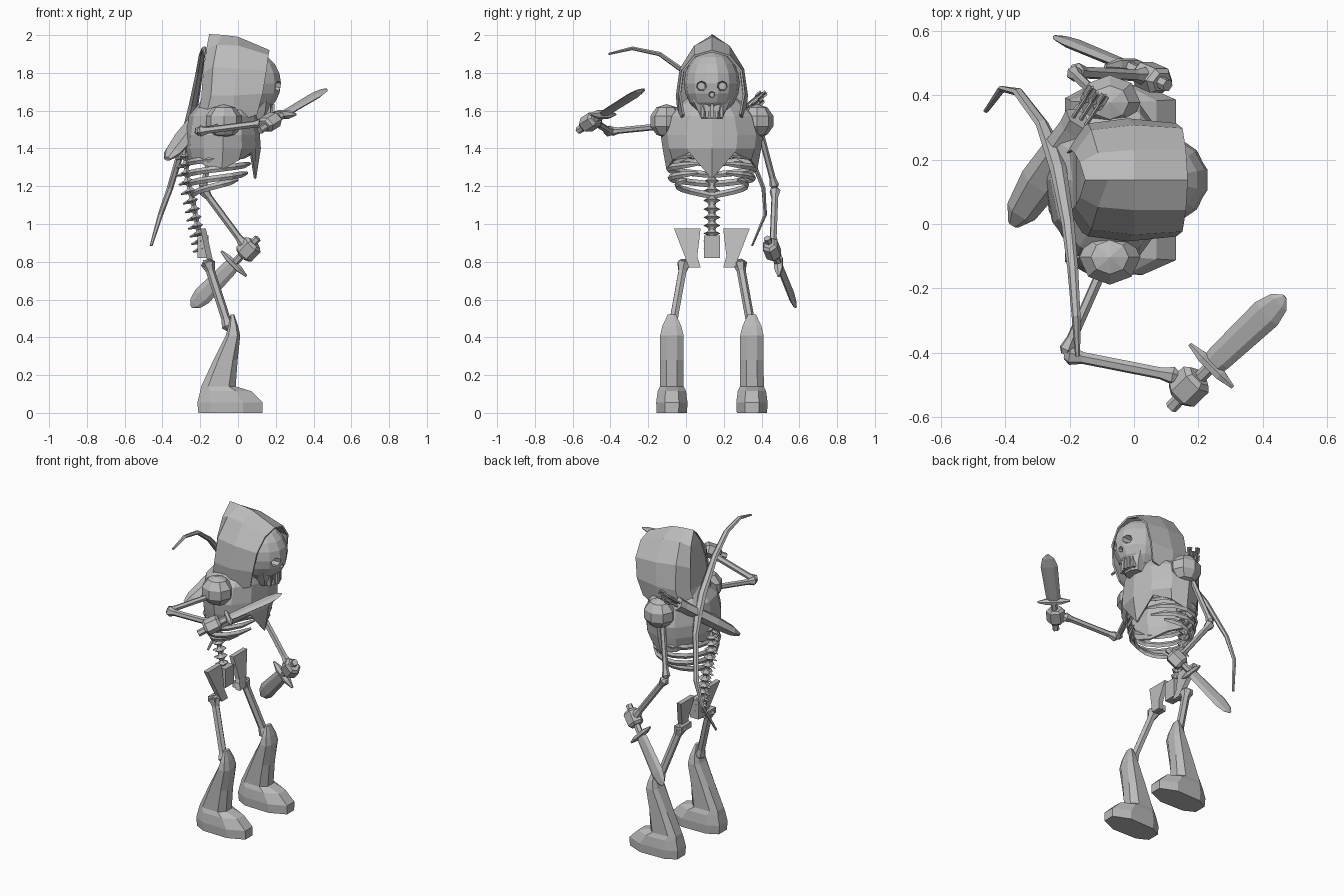
import bpy, bmesh, math
from mathutils import Vector as V

if "Cube" in bpy.data.objects:
    bpy.data.objects.remove(bpy.data.objects["Cube"])

C = 0.137  # y of the figure's mirror plane
mat = bpy.data.materials.new("plain grey")
mat.diffuse_color = (0.5, 0.5, 0.5, 1)
mat.use_nodes = True
mat.node_tree.nodes["Principled BSDF"].inputs["Base Color"].default_value = mat.diffuse_color


def make(name, verts, faces):
    me = bpy.data.meshes.new(name)
    me.from_pydata([tuple(v) for v in verts], [], faces)
    bm = bmesh.new()
    bm.from_mesh(me)
    bmesh.ops.recalc_face_normals(bm, faces=bm.faces)
    bm.to_mesh(me)
    bm.free()
    me.materials.append(mat)
    ob = bpy.data.objects.new(name, me)
    bpy.context.collection.objects.link(ob)
    return ob


def loft(name, rings, caps=True, closed=True):
    n = len(rings[0])
    faces = []
    for i in range(len(rings) - 1):
        for j in range(n if closed else n - 1):
            k = (j + 1) % n
            faces.append((i*n + j, i*n + k, (i+1)*n + k, (i+1)*n + j))
    if caps:
        faces.append(tuple(range(n)))
        faces.append(tuple((len(rings)-1)*n + j for j in range(n)))
    return make(name, [p for r in rings for p in r], faces)


def tube(name, pts, sizes, n=6, up=(0, 0, 1)):
    """Sweep along pts; sizes are (half size along up, half size across)."""
    pts = [V(p) for p in pts]
    rings = []
    for i, p in enumerate(pts):
        t = (pts[min(i+1, len(pts)-1)] - pts[max(i-1, 0)]).normalized()
        u = V(up)
        u = (u - t * u.dot(t)).normalized()
        w = t.cross(u)
        a, b = sizes[i]
        rings.append([p + u*a*math.cos(2*math.pi*j/n) + w*b*math.sin(2*math.pi*j/n)
                      for j in range(n)])
    return loft(name, rings)


def bone(name, a, b, r=0.017, up=(0.3, 0.2, 1)):
    a, b = V(a), V(b)
    prof = [(0, .8), (.05, 1.6), (.16, 1), (.84, 1), (.95, 1.5), (1, .8)]
    return tube(name, [a.lerp(b, t) for t, _ in prof], [(r*k, r*k) for _, k in prof], 6, up)


def ball(name, c, r, seg=10, rings=7):
    bm = bmesh.new()
    bmesh.ops.create_uvsphere(bm, u_segments=seg, v_segments=rings, radius=1)
    for v in bm.verts:
        v.co = V((c[i] + v.co[i]*r[i] for i in range(3)))
    me = bpy.data.meshes.new(name)
    bm.to_mesh(me)
    bm.free()
    me.materials.append(mat)
    ob = bpy.data.objects.new(name, me)
    bpy.context.collection.objects.link(ob)
    return ob


def box(name, x, y, z):
    return loft(name, [[(x[0], y[0], h), (x[1], y[0], h), (x[1], y[1], h), (x[0], y[1], h)] for h in z])


# Hood: half sections of (x, half width, z) from back to front
half = [
    [(-.22, .07, 1.55), (-.19, .09, 1.66), (-.18, .08, 1.80), (-.165, .05, 1.92), (-.15, 0, 2.0)],
    [(-.17, .15, 1.55), (-.14, .17, 1.68), (-.13, .15, 1.83), (-.11, .08, 1.945), (-.08, 0, 1.995)],
    [(-.03, .17, 1.53), (-.02, .185, 1.68), (0, .165, 1.82), (0, .09, 1.94), (0, 0, 1.985)],
    [(.10, .15, 1.58), (.13, .17, 1.69), (.15, .155, 1.81), (.16, .09, 1.89), (.165, 0, 1.915)]]
secs = [[(x, C - h, z) for x, h, z in s] + [(x, C + h, z) for x, h, z in s[-2::-1]] for s in half]
hood = loft("hood", secs, caps=False, closed=False)
loft("hood_back", [[p for p in secs[0][:5]], secs[0][:3:-1]], caps=False, closed=False)
m = hood.modifiers.new("thickness", "SOLIDIFY")
m.thickness, m.offset = .012, 0

# Skull with cut eye sockets and nose
skull = ball("skull", (.06, C, 1.745), (.172, .148, .172), 14, 10)
for nm, y, z, r in (("eye", -.056, 1.73, .03), ("eye", .056, 1.73, .03), ("nose", 0, 1.685, .018)):
    cut = tube(nm + "_cutter", [(.15, C + y, z), (.3, C + y, z)], [(r*.7, r*.7), (r*1.2, r*1.2)], 7)
    cut.hide_render = True
    cut.hide_set(True)
    m = skull.modifiers.new("socket", "BOOLEAN")
    m.object, m.operation, m.solver = cut, "DIFFERENCE", "EXACT"
loft("jaw", [[(.02, C-w, z), (x, C-w, z), (x+.03, C-w*.5, z), (x+.03, C+w*.5, z), (x, C+w, z), (.02, C+w, z)]
             for z, w, x in ((1.555, .055, .13), (1.6, .075, .145), (1.66, .1, .15))])
for i in range(5):
    y = C + (i - 2) * .025
    box("tooth", (.15, .192 - abs(i-2)*.01), (y - .008, y + .008), (1.565, 1.635))

# Chest mantle with pointed front and wavy hem
N = 12
hem = [1.24, 1.38, 1.34, 1.29, 1.31, 1.35, 1.33]
rings = []
for z, cx, rx, ry in ((1.66, -.05, .13, .13), (1.57, -.075, .18, .235), (1.47, -.08, .19, .265),
                      (1.40, -.08, .195, .255), (0, -.085, .175, .235)):
    rings.append([(cx + rx*math.cos(2*math.pi*j/N), C + ry*math.sin(2*math.pi*j/N),
                   z or hem[min(j, N - j)]) for j in range(N)])
m = loft("chest_mantle", rings, caps=False).modifiers.new("thickness", "SOLIDIFY")
m.thickness, m.offset = .012, 0

# Spine of ridged vertebrae, with back spurs
path = [V((x, C, z)) for x, z in ((-.185, .85), (-.21, .97), (-.235, 1.1), (-.27, 1.25),
                                  (-.28, 1.38), (-.22, 1.5), (-.07, 1.62))]
pts, sizes = [], []
for i in range(len(path) - 1):
    for k in range(12):
        pts.append(path[i].lerp(path[i+1], k / 12))
        r = (.018, .024, .046, .024)[k % 4]
        sizes.append((r, r * .75))
        if k % 4 == 2 and i < 5:
            p = pts[-1]
            tube("spine_spur", [p, p + V((-.05, 0, -.018))], [(.016, .016), (.004, .004)], 4)
tube("spine", pts, sizes, 6, (0, 1, 0))

for s in (-1, 1):
    # Ribs
    for zb, zf, rx, ry, end in ((1.32, 1.37, .17, .235, 15), (1.26, 1.32, .17, .235, 15),
                                (1.21, 1.27, .16, .225, 20), (1.15, 1.235, .14, .19, 45)):
        rib = []
        for k in range(8):
            a = math.radians(180 + (end - 180) * k / 7)
            rib.append((-.1 + rx*math.cos(a), C + s*ry*math.sin(a), zb + (zf - zb) * k / 7))
        tube("rib", rib, [(.017, .009)]*7 + [(.008, .005)], 4)
    # Shoulder pads
    ball("shoulder_pad", (-.075, C + s*.24, 1.545), (.1, .09, .09), 8, 5)
    # Hip plates
    hip = [(.2, .975), (.06, .975), (.077, .83), (.06, .77), (.12, .77), (.14, .82)]
    loft("hip_plate", [[(-.2 + (.975 - z)*.22 + d, C + s*y, z) for y, z in hip] for d in (0, .03)])
    # Legs
    box("hip_joint", (-.185, -.135), sorted((C + s*.07, C + s*.175)), (.775, .81))
    bone("thigh", (-.165, C + s*.145, .81), (-.045, C + s*.212, .44), .024)
    boot = []
    for z, x0, x1, h in ((0, -.21, .13, .08), (.055, -.215, .13, .083), (.115, -.2, .07, .075),
                         (.14, -.195, -.012, .063), (.28, -.13, -.002, .062), (.41, -.065, .012, .062),
                         (.46, -.05, 0, .05), (.52, -.04, -.02, .022)):
        w, q, t = x1 - x0, C + s*.212, (.3 if z < .13 else .2)
        boot.append([(x0 + a*w, q + b*h, z) for a, b in
                     ((0, -.5), (.2, -.95), (1-t, -1), (1, -.45), (1, .45), (1-t, 1), (.2, .95), (0, .5))])
    loft("boot", boot)
box("sacrum", (-.215, -.155), (C - .042, C + .042), (.82, .94))


# Arms and hand-held blades
def sword(pommel, guard, tip, across, hand):
    p, g, t, a = V(pommel), V(guard), V(tip), V(across).normalized()
    ax = (t - p).normalized()
    tube("sword_grip", [p, g], [(.02, .02)]*2, 6, a)
    tube("sword_guard", [g - a*.095, g - a*.04, g + a*.04, g + a*.095],
         [(.006, .006), (.018, .025), (.018, .025), (.006, .006)], 6, ax)
    tube("sword_blade", [g, g.lerp(t, .1), g.lerp(t, .75), g.lerp(t, .92), t],
         [(.036, .014), (.042, .015), (.05, .015), (.035, .01), (.008, .004)], 6, a)
    h = V(hand)
    tube("fist", [h - ax*.05, h - ax*.035, h + ax*.035, h + ax*.05],
         [(.04, .032), (.056, .045), (.056, .045), (.04, .032)], 6, a)


bone("upper_arm", (-.08, -.1, 1.52), (-.215, -.405, 1.49))
bone("forearm", (-.215, -.405, 1.49), (.14, -.475, 1.535), .019)
sword((.115, -.57, 1.495), (.24, -.44, 1.58), (.468, -.225, 1.715), (.7, -.7, 0), (.17, -.505, 1.54))
bone("upper_arm", (-.1, .385, 1.52), (-.19, .472, 1.19))
bone("forearm", (-.19, .472, 1.19), (.04, .46, .88), .019)
sword((.105, .43, .925), (-.022, .49, .79), (-.245, .583, .56), (.7, 0, -.7), (.055, .455, .865))

# Bow slung over the back
bow = [(-.46, .35, .885), (-.41, .42, 1.05), (-.36, .41, 1.19), (-.285, .31, 1.44), (-.26, .25, 1.53),
       (-.235, .17, 1.63), (-.205, 0, 1.80), (-.19, -.14, 1.9), (-.18, -.285, 1.93), (-.175, -.41, 1.9)]
tube("bow", bow, [(r, r*.7) for r in (.008, .014, .017, .02, .026, .026, .02, .017, .014, .008)], 6, (1, 0, .2))

# Quiver with arrows
top, end = V((-.165, .325, 1.61)), V((-.375, 0, 1.345))
d = (top - end).normalized()
tube("quiver", [end, end.lerp(top, .12), end.lerp(top, .4), end.lerp(top, .9), top],
     [(.02, .012), (.05, .03), (.065, .04), (.05, .038), (.055, .042)], 6, (1, -.6, 0))
for i, j in ((-1, -1), (1, -1), (-1, 1), (1, 1), (0, 0)):
    o = top + V((i*.02, -i*.012, j*.015))
    e = o + d * (.115 + .01*j)
    tube("arrow_shaft", [o - d*.05, e], [(.006, .006)]*2, 4)
    for u in ((1, -.6, 0), (0, 0, 1)):
        tube("arrow_fletching", [e - d*.05, e - d*.035, e], [(.004, .002), (.015, .002), (.015, .002)], 4, u)
